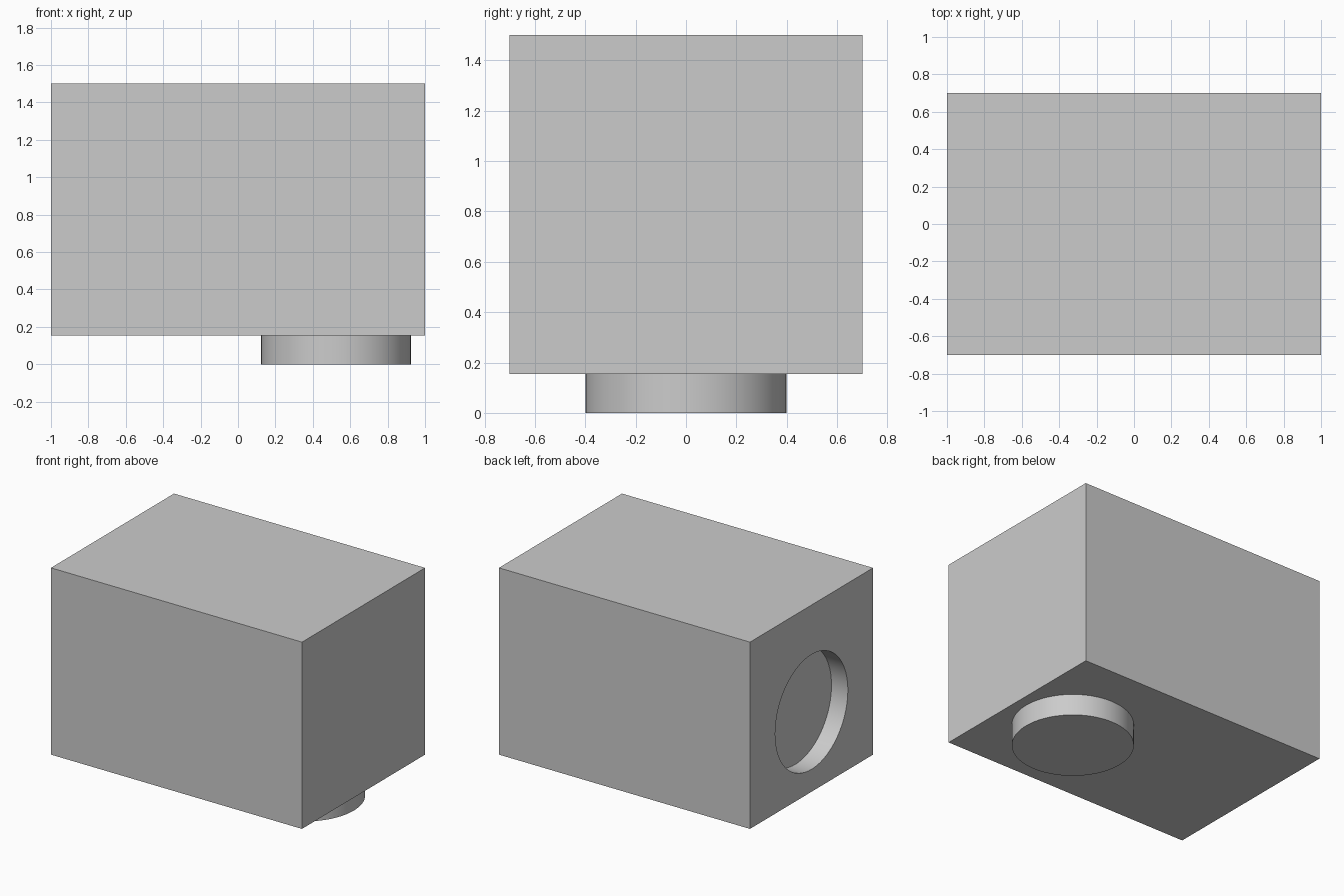
import bpy
import math

cube = bpy.data.objects.get("Cube")
if cube:
    bpy.data.objects.remove(cube, do_unlink=True)

BASE, TOP = 0.155, 1.5      # underside and top of the block
PEG_X, PEG_R = 0.524, 0.4
HOLE_Z, HOLE_R, HOLE_DEPTH = 0.73, 0.413, 0.13
SIDES = 96

grey = bpy.data.materials.new("light grey")
grey.use_nodes = True
colour = (0.6, 0.6, 0.6, 1)
grey.diffuse_color = colour
grey.node_tree.nodes["Principled BSDF"].inputs["Base Color"].default_value = colour


def cylinder(name, radius, depth, location, rotation=(0, 0, 0)):
    bpy.ops.mesh.primitive_cylinder_add(vertices=SIDES, radius=radius, depth=depth,
                                        location=location, rotation=rotation)
    obj = bpy.context.object
    obj.name = name
    obj.data.materials.append(grey)
    bpy.ops.object.shade_smooth_by_angle(angle=math.radians(30))
    return obj


# Rectangular block
bpy.ops.mesh.primitive_cube_add(size=1, location=(0, 0, (BASE + TOP) / 2))
block = bpy.context.object
block.name = "block"
block.scale = (2, 1.4, TOP - BASE)
bpy.ops.object.transform_apply(location=False, rotation=False, scale=True)
block.data.materials.append(grey)

# Round blind socket in the -x end
cutter = cylinder("socket_cutter", HOLE_R, 2 * HOLE_DEPTH, (-1, 0, HOLE_Z),
                  (0, math.pi / 2, 0))
cutter.hide_render = True
bpy.context.view_layer.objects.active = block
socket = block.modifiers.new("socket", "BOOLEAN")
socket.operation = "DIFFERENCE"
socket.solver = "EXACT"
socket.object = cutter
bpy.ops.object.modifier_apply(modifier=socket.name)
bpy.data.objects.remove(cutter, do_unlink=True)
block.select_set(True)
bpy.ops.object.shade_smooth_by_angle(angle=math.radians(30))

# Round peg under the block
cylinder("peg", PEG_R, BASE, (PEG_X, 0, BASE / 2))
